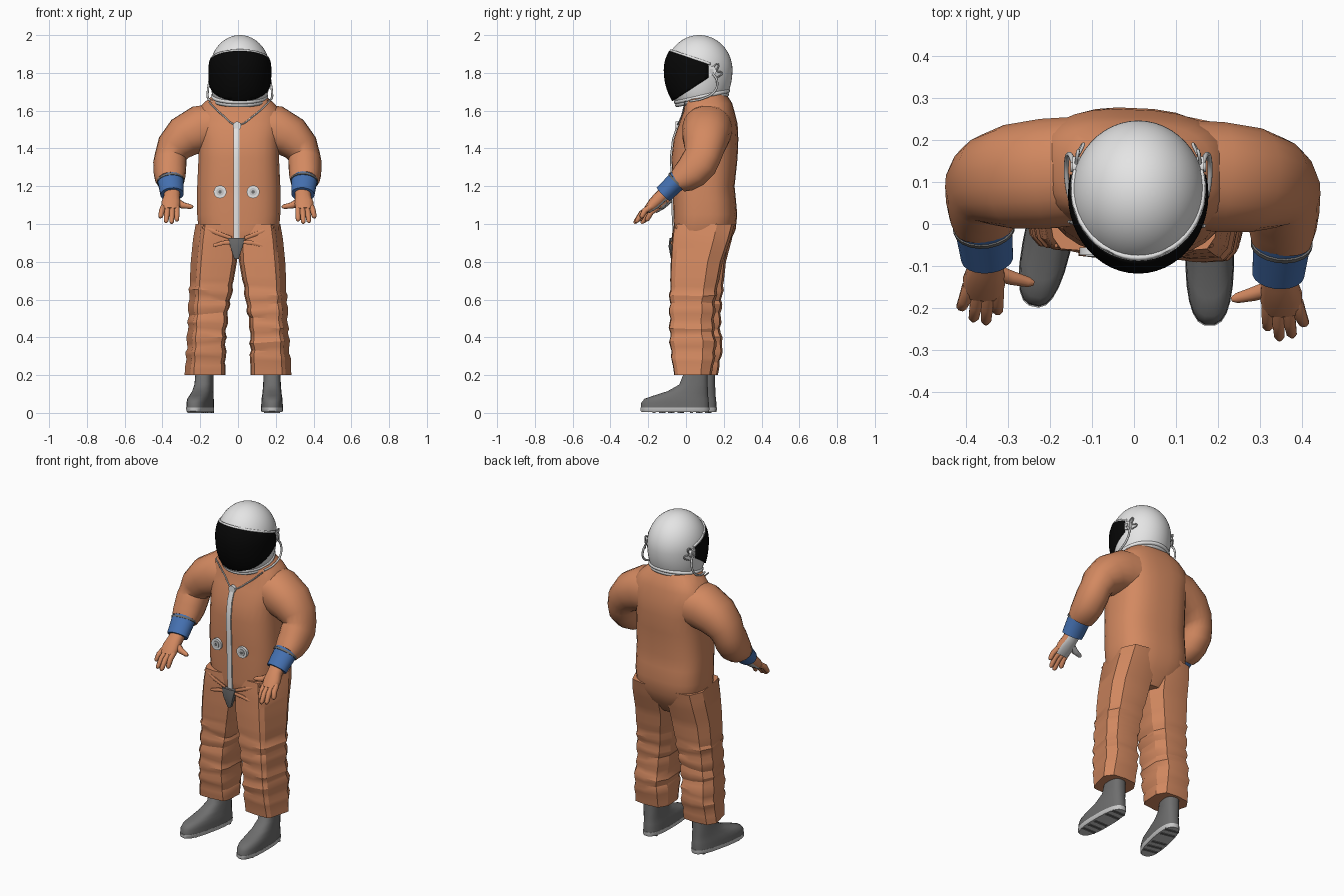
import bpy, bmesh, math
from mathutils import Vector, Matrix

if "Cube" in bpy.data.objects:
    bpy.data.objects.remove(bpy.data.objects["Cube"])


def material(name, r, g, b):
    m = bpy.data.materials.new(name)
    m.use_nodes = True
    m.diffuse_color = (r, g, b, 1)
    bsdf = next(n for n in m.node_tree.nodes if n.type == 'BSDF_PRINCIPLED')
    bsdf.inputs["Base Color"].default_value = (r, g, b, 1)
    bsdf.inputs["Roughness"].default_value = 0.7
    return m


ORANGE = material("suit orange", 0.65, 0.25, 0.118)
WHITE = material("helmet white", 0.78, 0.78, 0.78)
BLACK = material("visor black", 0.002, 0.002, 0.002)
BLUE = material("cuff blue", 0.06, 0.165, 0.44)
GREY = material("boot grey", 0.155, 0.155, 0.155)
SILVER = material("trim silver", 0.58, 0.58, 0.58)


def finish(name, bm, mat, angle=40):
    bmesh.ops.recalc_face_normals(bm, faces=bm.faces)
    mesh = bpy.data.meshes.new(name)
    bm.to_mesh(mesh)
    bm.free()
    mesh.materials.append(mat)
    ob = bpy.data.objects.new(name, mesh)
    bpy.context.collection.objects.link(ob)
    bpy.ops.object.select_all(action='DESELECT')
    ob.select_set(True)
    bpy.context.view_layer.objects.active = ob
    bpy.ops.object.shade_smooth_by_angle(angle=math.radians(angle))
    return ob


def outline(n, power=2.0):
    """Unit superellipse; a higher power is boxier."""
    pts = []
    for i in range(n):
        a = 2 * math.pi * (i + 0.5) / n
        c, s = math.cos(a), math.sin(a)
        pts.append((math.copysign(abs(c) ** (2 / power), c),
                    math.copysign(abs(s) ** (2 / power), s)))
    return pts


def loft(name, rings, mat, angle=40):
    bm = bmesh.new()
    loops = [[bm.verts.new(p) for p in ring] for ring in rings]
    for a, b in zip(loops, loops[1:]):
        for i in range(len(a)):
            j = (i + 1) % len(a)
            bm.faces.new((a[i], a[j], b[j], b[i]))
    bm.faces.new(loops[0])
    bm.faces.new(loops[-1])
    return finish(name, bm, mat, angle)


def tube(name, path, mat, u=(1, 0, 0), n=12, power=2.0, angle=40):
    """Loft along points given as x, y, z, half width, half depth."""
    centres = [Vector(p[:3]) for p in path]
    u, rings = Vector(u), []
    for i, p in enumerate(path):
        t = (centres[min(i + 1, len(path) - 1)] - centres[max(i - 1, 0)]).normalized()
        u = (u - t * u.dot(t)).normalized()
        v = t.cross(u)
        rings.append([centres[i] + u * a * p[3] + v * b * p[4] for a, b in outline(n, power)])
    return loft(name, rings, mat, angle)


def wire(name, pts, mat, r=0.006):
    curve = bpy.data.curves.new(name, 'CURVE')
    curve.dimensions = '3D'
    curve.bevel_depth, curve.bevel_resolution, curve.resolution_u = r, 2, 6
    s = curve.splines.new('BEZIER')
    s.bezier_points.add(len(pts) - 1)
    for bp, p in zip(s.bezier_points, pts):
        bp.co = p
        bp.handle_left_type = bp.handle_right_type = 'AUTO'
    curve.materials.append(mat)
    ob = bpy.data.objects.new(name, curve)
    bpy.context.collection.objects.link(ob)


def disc(name, centre, radius, depth, mat, axis):
    bm = bmesh.new()
    bmesh.ops.create_cone(bm, cap_ends=True, segments=20, radius1=radius, radius2=radius, depth=depth)
    turn = Vector((0, 0, 1)).rotation_difference(Vector(axis)).to_matrix().to_4x4()
    bm.transform(Matrix.Translation(centre) @ turn)
    finish(name, bm, mat)


# Torso, turned slightly to its right: z, centre y, half width, half depth
TORSO = [(0.83, .08, .08, .10), (0.90, .085, .18, .145), (0.97, .10, .214, .162), (1.05, .102, .221, .168),
         (1.13, .098, .221, .165), (1.20, .094, .221, .162), (1.35, .098, .214, .174), (1.45, .106, .216, .17),
         (1.53, .118, .232, .154), (1.60, .122, .222, .132), (1.64, .118, .187, .125), (1.685, .10, .135, .115)]
loft("torso", [[(.004 + a * rx, cy + b * ry - .045 * a * rx, z) for a, b in outline(28, 2.7)]
               for z, cy, rx, ry in TORSO], ORANGE)


def chest(z):
    for (z0, c0, _, r0), (z1, c1, _, r1) in zip(TORSO, TORSO[1:]):
        if z <= z1:
            f = (z - z0) / (z1 - z0)
            return c0 - r0 + f * (c1 - r1 - c0 + r0)


# Trouser legs: boxy panels with wrinkles, the left one standing further forward
LEG = [(0.20, .066, .283, -.045, .152), (0.35, .065, .272, -.067, .178), (0.45, .062, .266, -.07, .165),
       (0.60, .04, .26, -.07, .173), (0.80, .006, .25, -.072, .203), (0.92, .0, .238, -.07, .24),
       (1.0, .0, .224, -.064, .258)]
PANEL = [(-.8, -.9), (0, -1), (.55, -.97), (.72, -.8), (1, .42), (.7, .9), (0, 1), (-.7, .92), (-1, .4), (-.95, -.6)]


def leg_size(z):
    for lo, hi in zip(LEG, LEG[1:]):
        if z <= hi[0] + 1e-6:
            f = (z - lo[0]) / (hi[0] - lo[0])
            return [a + f * (b - a) for a, b in zip(lo[1:], hi[1:])]


for side, word in ((1, "left"), (-1, "right")):
    rings = []
    for k in range(33):
        z = 0.2 + k * 0.025
        x0, x1, y0, y1 = leg_size(min(z, 1.0))
        step = -side * .017 * min(1, (1 - z) / .4)
        wrinkled = 0.26 < z < 0.7
        fold = 0.005 * math.sin(k * 1.9 + side) if wrinkled else 0
        tilt = 0.01 * math.sin(k * 0.9 + side) if wrinkled else 0
        rings.append([(side * ((x0 + x1) / 2 + a * ((x1 - x0) / 2 + fold)),
                       step + (y0 + y1) / 2 + b * ((y1 - y0) / 2 + fold), z + tilt * a) for a, b in PANEL])
    loft(word + "_trouser_leg", rings, ORANGE, 28)

# Boots: z, toe y, heel y, half width
BOOT = [(.026, -.24, .122, .058), (.055, -.238, .122, .057), (.075, -.22, .12, .056), (.09, -.177, .118, .053),
        (.115, -.098, .117, .05), (.15, -.036, .115, .047), (.22, -.008, .114, .045)]
SOLE = [(.004, -.236, .122, .054), (.01, -.242, .124, .058), (.028, -.243, .125, .0585)]
for word, x, y, turn in (("left", .18, 0, 0), ("right", -.188, .04, -12)):
    place = Matrix.Translation((x, y, 0)) @ Matrix.Rotation(math.radians(turn), 4, 'Z')

    def boot_rings(table):
        return [[place @ Vector((a * w, (t + h) / 2 + b * (h - t) / 2, z)) for a, b in outline(24, 2.6)]
                for z, t, h, w in table]

    loft(word + "_boot", boot_rings(BOOT), GREY)
    loft(word + "_sole", boot_rings(SOLE), SILVER)
    for k, ty in enumerate((-.17, -.12, -.07, .03, .08)):
        bm = bmesh.new()
        bmesh.ops.create_cube(bm, size=1)
        bm.transform(place @ Matrix.Translation((0, ty, .004)) @ Matrix.Diagonal((.085, .016, .008, 1)))
        finish(word + "_tread_%d" % (k + 1), bm, GREY)

# Arms, cuffs and gloves, drawn for the left and mirrored
ARM = [(.10, .12, 1.51, .13, .13), (.20, .112, 1.50, .132, .127), (.28, .105, 1.46, .125, .113),
       (.333, .097, 1.405, .108, .095), (.35, .088, 1.36, .098, .084), (.355, .07, 1.325, .10, .087),
       (.355, .03, 1.275, .092, .085), (.353, -.01, 1.245, .08, .08), (.35, -.042, 1.225, .062, .072)]
CUFF = [(.352, -.035, 1.24, .07, .055), (.343, -.12, 1.157, .062, .05)]
BAND = [(.351, -.044, 1.231, .074, .06), (.35, -.052, 1.223, .073, .059)]
PALM = [(.342, -.105, 1.172, .042, .036), (.345, -.14, 1.138, .043, .035), (.35, -.172, 1.106, .051, .032),
        (.352, -.208, 1.072, .045, .02)]
THUMB = [(.335, -.15, 1.125, .024, .022), (.285, -.166, 1.098, .018, .018), (.245, -.176, 1.092, .013, .013),
         (.232, -.179, 1.09, .006, .006)]
TIPS = [(.318, -.25, 1.016), (.346, -.275, 1.004), (.376, -.268, 1.008), (.406, -.24, 1.033)]

for side, word in ((1, "left"), (-1, "right")):
    def pose(path):
        if side > 0:
            return path
        return [(-p[0] - .006, p[1] + .008 + .03 * min(1, max(0, (.1 - p[1]) / .15)), *p[2:]) for p in path]

    tube(word + "_sleeve", pose(ARM), ORANGE, (0, 1, 0), 20, 2.2)
    tube(word + "_cuff", pose(CUFF), BLUE, n=20)
    tube(word + "_cuff_band", pose(BAND), GREY, n=20)
    palm = tube(word + "_palm", pose(PALM), ORANGE, n=14, power=2.4, angle=60)
    thumb = tube(word + "_thumb", pose(THUMB), ORANGE, (0, 0, 1), 8, angle=60)
    # Grip patches on the inner faces of the glove
    for part in (palm, thumb):
        part.data.materials.append(SILVER)
        for f in part.data.polygons:
            f.material_index = int(f.normal.dot(Vector((0, .7, -.7))) > 0.6)
    for i, tip in enumerate(TIPS):
        base = Vector((.318 + .023 * i, -.185, 1.092))
        tip = Vector(tip)
        bend = Vector((0, -.006, .008))
        finger = [(*base, .016, .018), (*(base.lerp(tip, .5) + bend), .0155, .0165),
                  (*base.lerp(tip, .9), .013, .013), (*tip, .006, .006)]
        tube(word + "_finger_%d" % (i + 1), pose(finger), ORANGE, n=8, angle=60)

    # Hip folds
    tube(word + "_hip_fold", [(side * .185, -.05, .985, .010, .006), (side * .12, -.064, .957, .012, .008),
                              (side * .035, -.07, .925, .01, .006)], ORANGE, (0, 0, 1), 8)
    tube(word + "_groin_fold", [(side * .13, -.07, .885, .008, .006), (side * .08, -.074, .90, .012, .008),
                                (side * .02, -.072, .905, .01, .006)], ORANGE, (0, 0, 1), 8)

# Front zip, pull, flap and hose ports
tube("zip_strip", [(-.008, chest(z) - .003, z, .016, .007) for z in (.92, .97, 1.05, 1.13, 1.2, 1.35, 1.45, 1.53)],
     WHITE, n=8, power=4)
tube("crotch_flap", [(-.008, -.07, .925, .045, .018), (-.008, -.073, .88, .034, .02), (-.008, -.066, .815, .012, .014)],
     GREY, n=8, power=4)
disc("zip_pull", (-.005, chest(1.52) - .006, 1.52), .022, .018, WHITE, (0, -1, 0))
for x, word in ((.08, "left"), (-.095, "right")):
    front = chest(1.17) - .045 * x
    disc(word + "_hose_port", (x, front - .001, 1.17), .034, .018, WHITE, (0, -1, 0))
    disc(word + "_port_rim", (x, front - .007, 1.17), .02, .014, SILVER, (0, -1, 0))
    disc(word + "_port_hole", (x, front - .012, 1.17), .009, .006, GREY, (0, -1, 0))
wire("neck_cord", [(-.155, .006, 1.645), (-.08, -.016, 1.575), (-.005, -.044, 1.525), (.085, -.022, 1.575),
                   (.168, -.004, 1.65)], SILVER, .004)


# Helmet shells: an ellipsoid, fuller at the jaw, trimmed by planes in y and z
def shell(name, size, planes, mat, thick):
    bm = bmesh.new()
    bmesh.ops.create_uvsphere(bm, u_segments=48, v_segments=32, radius=1)
    for v in bm.verts:
        drop = max(0, -v.co.z)
        low = 1.33 if drop else 1
        v.co = (.01 + v.co.x * size[0] * (1 + .28 * drop ** 2), .07 + v.co.y * size[1],
                1.815 + v.co.z * size[2] * low)
    for (py, pz), (ny, nz) in planes:
        bmesh.ops.bisect_plane(bm, geom=bm.verts[:] + bm.edges[:] + bm.faces[:], plane_co=(0, py, pz),
                               plane_no=(0, ny, nz), clear_outer=True)
    ob = finish(name, bm, mat, 60)
    solid = ob.modifiers.new("thickness", 'SOLIDIFY')
    solid.thickness, solid.offset = thick, -1


BROW, CHIN = (-.1, 1.92), (-.06, 1.658)
shell("helmet", (.16, .176, .185), [((-.06, 1.635), (.2, -1))], WHITE, .006)
shell("visor", (.167, .188, .19), [(BROW, (.34, 1)), (CHIN, (.65, -1)), ((.118, 1.8), (1, 0))], BLACK, .016)
shell("visor_brow", (.166, .187, .188), [((-.1, 1.932), (.34, 1)), (BROW, (-.34, -1)), ((.13, 1.8), (1, 0))],
      WHITE, .014)

# Neck rings, tilted down at the front
for name, dz, r, h, mat in (("neck_ring", 0, .146, .01, WHITE), ("neck_seal", -.018, .14, .01, SILVER)):
    tilt = Matrix.Translation((.008, .085, 1.675 + dz)) @ Matrix.Rotation(math.radians(12), 4, 'X')
    loft(name, [[tilt @ Vector((a * (r + e), b * (r + e), k * h)) for a, b in outline(40)]
                for k, e in ((-1, 0), (-.5, .006), (.5, .006), (1, 0))], mat, 60)

# Ear fittings and hoses
for side, word in ((1, "left"), (-1, "right")):
    def at(x, y, z):
        return (.01 + side * x, y, z)

    disc(word + "_ear_pivot", at(.147, .135, 1.81), .026, .018, WHITE, (side, 0, 0))
    disc(word + "_ear_cap", at(.153, .135, 1.81), .012, .016, SILVER, (side, 0, 0))
    wire(word + "_helmet_hose", [at(.152, .14, 1.80), at(.162, .165, 1.755), at(.17, .15, 1.70),
                                 at(.168, .09, 1.665), at(.15, .02, 1.65)], SILVER, .006)
    wire(word + "_ear_wire", [at(.148, .14, 1.83), at(.143, .172, 1.845), at(.142, .165, 1.81), at(.13, .19, 1.80),
                              at(.146, .165, 1.775)], SILVER, .004)
